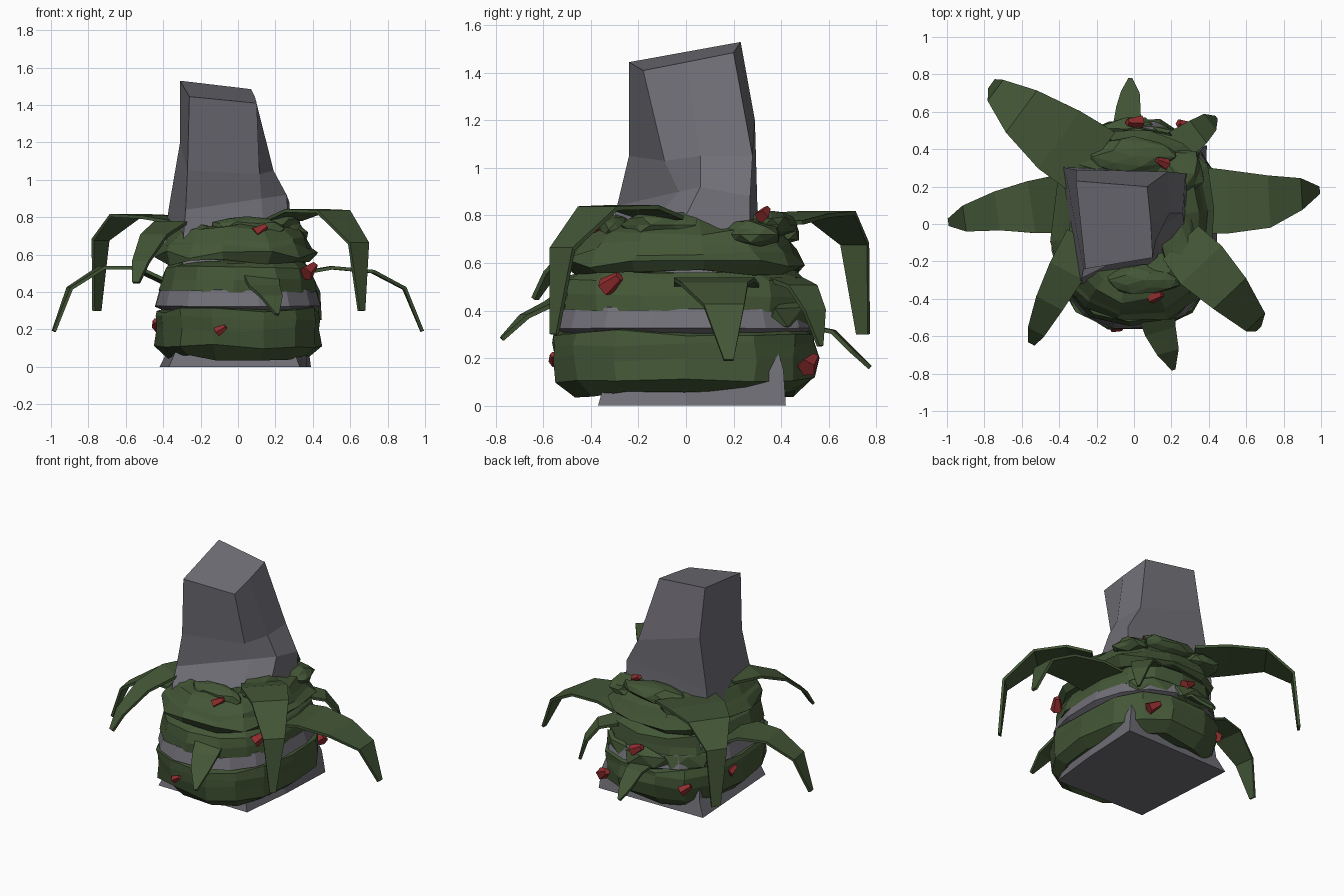
import bpy, bmesh, math, random
from mathutils import Vector, Matrix

if "Cube" in bpy.data.objects:
    bpy.data.objects.remove(bpy.data.objects["Cube"])

random.seed(4)


def material(name, rgb):
    m = bpy.data.materials.new(name)
    m.diffuse_color = (*rgb, 1)
    m.use_nodes = True
    m.node_tree.nodes["Principled BSDF"].inputs["Base Color"].default_value = m.diffuse_color
    return m


STONE = material("grey stone", (0.165, 0.16, 0.185))
LEAF = material("leaf green", (0.056, 0.093, 0.037))
BERRY = material("berry red", (0.28, 0.026, 0.028))


def finish(name, bm, mat):
    bmesh.ops.recalc_face_normals(bm, faces=bm.faces)
    me = bpy.data.meshes.new(name)
    bm.to_mesh(me)
    bm.free()
    me.materials.append(mat)
    ob = bpy.data.objects.new(name, me)
    bpy.context.collection.objects.link(ob)
    return ob


def loft(name, rings, mat, capped=True):
    """Skin a stack of closed rings."""
    bm = bmesh.new()
    vs = [[bm.verts.new(p) for p in ring] for ring in rings]
    n = len(vs[0])
    for a, b in zip(vs, vs[1:]):
        for i in range(n):
            j = (i + 1) % n
            bm.faces.new((a[i], a[j], b[j], b[i]))
    if capped:
        bm.faces.new(vs[0])
        bm.faces.new(vs[-1])
    return finish(name, bm, mat)


# Leaning stone pillar, five corners per level
loft("stone_pillar", [
    [(-.37, -.36, 0), (.33, -.37, 0), (.37, 0, 0), (.39, .42, 0), (-.42, .41, 0)],
    [(-.31, -.33, .14), (.28, -.33, .14), (.36, 0, .14), (.37, .41, .15), (-.37, .38, .10)],
    [(-.30, -.34, .4), (.25, -.34, .4), (.33, 0, .4), (.30, .34, .4), (-.35, .34, .4)],
    [(-.29, -.32, .72), (.14, -.22, .68), (.27, -.02, .76), (.28, .27, .78), (-.39, .31, .70)],
    [(-.28, -.29, .84), (.125, -.03, .90), (.26, .06, .92), (.275, .27, .88), (-.37, .30, .85)],
    [(-.27, -.24, 1.05), (.115, -.09, 1.03), (.19, .06, 1.05), (.18, .28, 1.05), (-.31, .29, 1.20)],
    [(-.26, -.24, 1.445), (.10, -.18, 1.41), (.09, .0, 1.445), (.07, .20, 1.485), (-.31, .23, 1.53)],
], STONE)


def spow(v, e):
    return math.copysign(abs(v) ** e, v)


def tier(name, profile, mat, seg=14, jit=.02, phase=0.0, e=.78):
    """Lumpy rounded-square ring; profile rows are (z, half width, half depth)."""
    rings = []
    for z, rx, ry in profile:
        ring = []
        for i in range(seg):
            a = math.tau * i / seg + phase
            k = 1 + random.uniform(-jit, jit) * 1.5
            ring.append((rx * k * spow(math.cos(a), e), ry * k * spow(math.sin(a), e) - .005,
                         z + random.uniform(-jit, jit) * .8))
        rings.append(ring)
    return loft(name, rings, mat, capped=False)


# Stone ledge showing between the vine coils
tier("stone_ledge", [(.28, .36, .44), (.325, .45, .56), (.41, .425, .535), (.44, .34, .44)],
     STONE, seg=16, jit=.004, phase=.2, e=.85)
# Vine coils
tier("lower_coil", [(.07, .28, .36), (.05, .38, .46), (.11, .44, .545), (.20, .44, .565),
                    (.26, .445, .56), (.305, .44, .55), (.33, .33, .42)], LEAF)
tier("middle_coil", [(.41, .34, .43), (.405, .425, .535), (.46, .415, .53), (.53, .39, .515),
                     (.56, .36, .46), (.56, .28, .36)], LEAF, jit=.014, phase=.2)
tier("upper_coil", [(.56, .30, .38), (.56, .40, .49), (.60, .435, .52), (.65, .40, .48),
                    (.68, .385, .45), (.735, .34, .41), (.77, .26, .33), (.74, .16, .22)],
     LEAF, jit=.026, phase=.1)
# Overgrowth hiding the ledge at the back
for k, (a0, z, r) in enumerate([(60, .37, 1.0), (95, .36, 1.02), (130, .37, 1.0)]):
    bm = bmesh.new()
    a = math.radians(a0)
    bmesh.ops.create_icosphere(bm, subdivisions=1, radius=1)
    for v in bm.verts:
        v.co *= random.uniform(.85, 1.1)
    bm.transform(Matrix.Translation((.43 * r * math.cos(a), .50 * r * math.sin(a), z))
                 @ Matrix.Rotation(a, 4, 'Z') @ Matrix.Diagonal((.07, .19, .09, 1)))
    finish(f"back_growth_{k}", bm, LEAF)

# Ragged tufts around the pillar
for k, (x, y, z, sx, sy) in enumerate([(.0, .36, .76, .24, .10), (.05, -.30, .74, .20, .08),
                                       (.25, .27, .72, .13, .14), (-.22, .36, .73, .15, .13),
                                       (.24, -.1, .76, .10, .16)]):
    bm = bmesh.new()
    bmesh.ops.create_icosphere(bm, subdivisions=2, radius=1)
    for v in bm.verts:
        v.co *= random.uniform(.82, 1.12)
    bm.transform(Matrix.Translation((x, y, z)) @ Matrix.Diagonal((sx, sy, .06, 1)))
    finish(f"tuft_{k}", bm, LEAF)


def leaf(name, path, widths):
    """Drooping flat strip following a path, tapering to its tip."""
    pts = [Vector(p) for p in path]
    d = pts[-2] - pts[0]
    side = Vector((-d.y, d.x, 0)).normalized()
    bm = bmesh.new()
    rows = [(bm.verts.new(p - side * w), bm.verts.new(p + side * w)) for p, w in zip(pts, widths)]
    for (a, b), (c, e) in zip(rows, rows[1:]):
        bm.faces.new((a, b, e, c))
    ob = finish(name, bm, LEAF)
    s = ob.modifiers.new("thickness", 'SOLIDIFY')
    s.thickness = .018
    s.offset = 0


leaf("right_leaf", [(.33, .13, .50), (.50, .12, .53), (.72, .12, .51), (.89, .16, .42), (.985, .18, .19)],
     (.18, .17, .14, .085, .02))
leaf("left_leaf", [(-.36, .11, .44), (-.55, .09, .53), (-.73, .07, .53), (-.90, .03, .42), (-.985, .01, .19)],
     (.16, .14, .105, .07, .02))
leaf("back_left_leaf", [(-.22, .33, .77), (-.40, .45, .80), (-.60, .60, .81), (-.735, .71, .68), (-.755, .745, .30)],
     (.20, .19, .14, .07, .03))
leaf("front_right_leaf", [(.25, -.10, .79), (.36, -.22, .835), (.51, -.37, .83), (.645, -.52, .66), (.66, -.555, .30)],
     (.13, .15, .12, .07, .02))
leaf("front_left_leaf", [(-.26, -.08, .77), (-.36, -.25, .77), (-.45, -.42, .70), (-.52, -.57, .56), (-.545, -.635, .45)],
     (.11, .10, .08, .05, .02))
leaf("front_small_leaf", [(.12, -.47, .50), (.14, -.57, .43), (.18, -.68, .375), (.21, -.775, .28)],
     (.10, .085, .06, .01))
leaf("back_small_leaf", [(-.04, .48, .34), (-.03, .62, .31), (-.02, .70, .23), (-.02, .775, .16)],
     (.08, .065, .05, .01))
leaf("back_right_leaf", [(.24, .42, .53), (.34, .49, .50), (.40, .54, .40), (.435, .565, .25)],
     (.09, .075, .055, .01))

# Berries lying slanted along the coils
for k, (x, y, z, s) in enumerate([(.385, -.31, .52, .043), (-.09, -.555, .20, .028), (-.435, .10, .23, .032),
                                  (.12, -.385, .735, .035), (0, .545, .43, .040), (.15, .33, .81, .032),
                                  (.27, .525, .18, .042), (-.32, .46, .20, .036)]):
    bm = bmesh.new()
    bmesh.ops.create_cone(bm, cap_ends=True, segments=5, radius1=s, radius2=s * .5, depth=s * 2.1)
    axis = Vector((-y, x, .6 * math.hypot(x, y))).normalized()
    bm.transform(Matrix.Translation((x, y, z)) @ axis.to_track_quat('Z', 'Y').to_matrix().to_4x4()
                 @ Matrix.Rotation(random.uniform(0, 3), 4, 'Z'))
    finish(f"berry_{k}", bm, BERRY)
